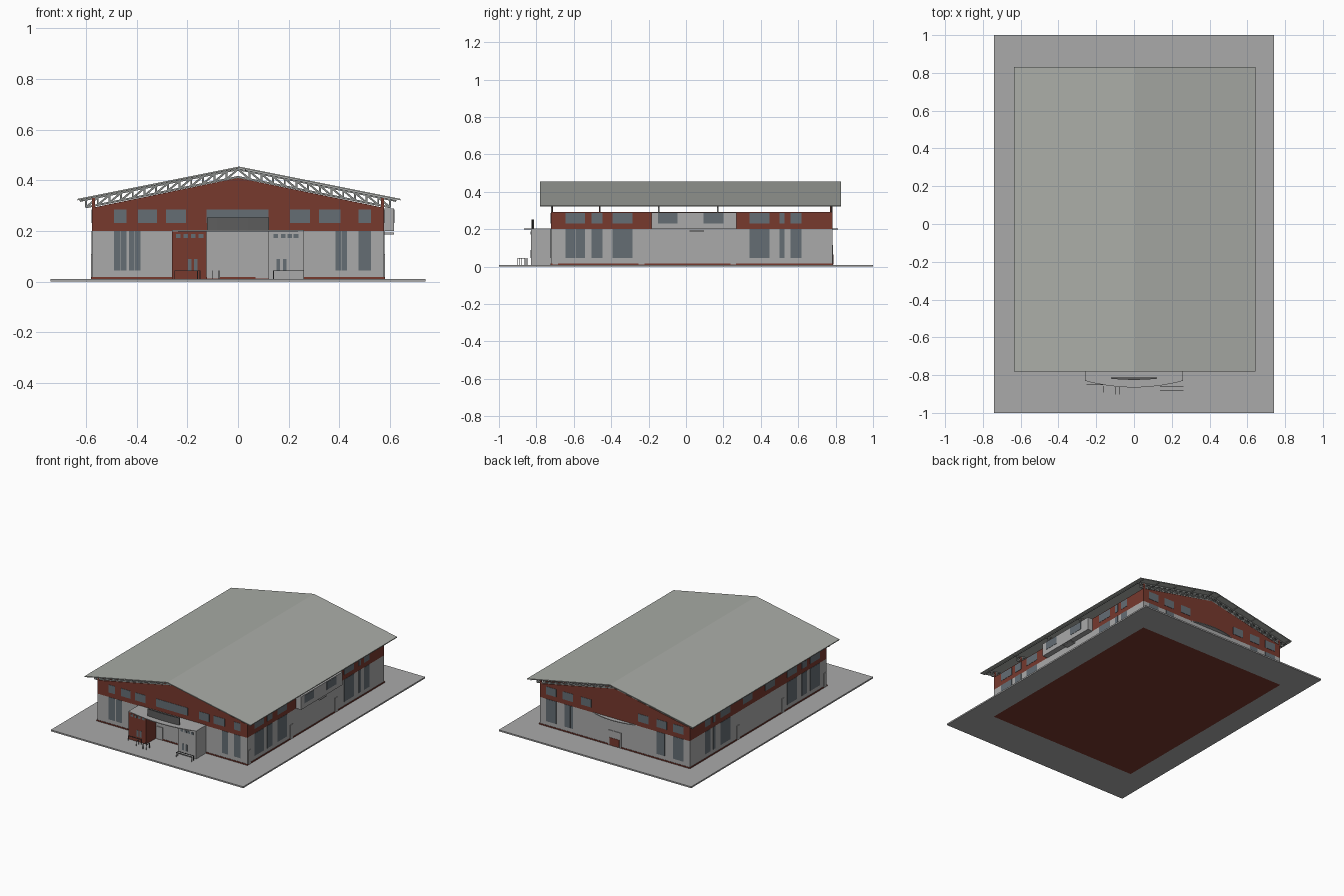
import bpy, bmesh, math
from mathutils import Vector, Matrix

if "Cube" in bpy.data.objects:
    bpy.data.objects.remove(bpy.data.objects["Cube"])


def material(name, rgb):
    m = bpy.data.materials.new(name)
    m.diffuse_color = (*rgb, 1)
    m.use_nodes = True
    m.node_tree.nodes["Principled BSDF"].inputs["Base Color"].default_value = m.diffuse_color
    return m


RED = material("brick_red", (0.185, 0.041, 0.027))
GLASS = material("window_blue_grey", (0.13, 0.155, 0.175))
DARK = material("dark_grey", (0.11, 0.11, 0.11))
STEEL = material("steel_grey", (0.24, 0.25, 0.24))
GREY = material("wall_grey", (0.40, 0.40, 0.40))
ROOF = material("roof_grey", (0.40, 0.415, 0.385))


def finish(name, bm, mat):
    bmesh.ops.recalc_face_normals(bm, faces=bm.faces)
    me = bpy.data.meshes.new(name)
    bm.to_mesh(me)
    bm.free()
    ob = bpy.data.objects.new(name, me)
    me.materials.append(mat)
    bpy.context.collection.objects.link(ob)
    return ob


def boxes(name, items, mat=GREY):
    """One object out of boxes (x0, x1, y0, y1, z0, z1)."""
    bm = bmesh.new()
    for x0, x1, y0, y1, z0, z1 in items:
        mtx = Matrix.Translation(((x0 + x1) / 2, (y0 + y1) / 2, (z0 + z1) / 2))
        mtx = mtx @ Matrix.Diagonal((x1 - x0, y1 - y0, z1 - z0, 1))
        bmesh.ops.create_cube(bm, size=1, matrix=mtx)
    return finish(name, bm, mat)


def prism(name, pts, offset, mat=GREY):
    """Extrude a flat outline of 3D points along offset."""
    bm = bmesh.new()
    f = bm.faces.new([bm.verts.new(p) for p in pts])
    ext = bmesh.ops.extrude_face_region(bm, geom=[f])["geom"]
    bmesh.ops.translate(bm, vec=offset, verts=[v for v in ext if isinstance(v, bmesh.types.BMVert)])
    return finish(name, bm, mat)


def bars(name, segs, w, mat=GREY):
    """Square bars of width w between point pairs."""
    bm = bmesh.new()
    for a, b in segs:
        a, b = Vector(a), Vector(b)
        d = b - a
        rot = d.to_track_quat('Z', 'Y').to_matrix().to_4x4()
        mtx = Matrix.Translation((a + b) / 2) @ rot @ Matrix.Diagonal((w, w, d.length, 1))
        bmesh.ops.create_cube(bm, size=1, matrix=mtx)
    return finish(name, bm, mat)


X, YF, YB, T = 0.577, -0.722, 0.782, 0.012      # hall half width, front, back, wall thickness
SLOPE, RIDGE = 0.2, 0.455


def ring(name, z0, z1, mat=GREY, grow=0.0):
    x, f, b = X + grow, YF - grow, YB + grow
    boxes(name, [(-x, -x + T, f, b, z0, z1), (x - T, x, f, b, z0, z1),
                 (-x, x, f, f + T, z0, z1), (-x, x, b - T, b, z0, z1)], mat)


# Ground, floor and walls
boxes("ground_slab", [(-0.74, -X, -1, 1, 0, 0.01), (X, 0.74, -1, 1, 0, 0.01),
                      (-X, X, -1, YF, 0, 0.01), (-X, X, YB, 1, 0, 0.01)])
boxes("hall_floor", [(-X, X, YF, YB, 0, 0.012)], RED)
ring("plinth", 0.01, 0.018, RED, 0.003)
ring("lower_wall", 0.018, 0.2)
ring("upper_wall", 0.2, 0.292, RED)
for nm, y in (("front_gable", YF), ("back_gable", YB - T)):
    prism(nm, [(-X, y, 0.292), (X, y, 0.292), (0, y, 0.41)], (0, T, 0), RED)

# Roof sheet
e, hx = 0.006, 0.638
ze = RIDGE - SLOPE * hx
prism("roof", [(-hx, -0.78, ze), (0, -0.78, RIDGE), (hx, -0.78, ze), (hx, -0.78, ze - e),
               (0, -0.78, RIDGE - e), (-hx, -0.78, ze - e)], (0, 1.61, 0), ROOF).location.x = 0.004

# Roof trusses on short posts
frames = [YF + 0.004, -0.46, -0.145, 0.17, YB - 0.004]
segs, posts, N = [], [], 13
END = 0.6


def chord(x, y, drop):
    return (x, y, RIDGE - drop - SLOPE * abs(x))


for y in frames:
    for s in (-1, 1):
        segs.append((chord(s * 0.625, y, 0.011), chord(0, y, 0.011)))
        segs.append((chord(s * END, y, 0.041), chord(0, y, 0.041)))
        for i in range(N):
            x0, x1 = s * END * i / N, s * END * (i + 1) / N
            segs.append((chord(x1, y, 0.041), chord(x1, y, 0.011)))
            segs.append((chord(x0, y, 0.011), chord(x1, y, 0.041)))
        px = s * (X - 0.007)
        posts.append((px - 0.006, px + 0.006, y - 0.004, y + 0.004, 0.285, 0.33))
bars("roof_trusses", segs, 0.0075, STEEL)
boxes("truss_posts", posts, RED)

# Purlins along the hall
bars("purlins", [(chord(s * x, -0.775, 0.009), chord(s * x, 0.825, 0.009))
                 for s in (-1, 1) for x in (0.03, 0.18, 0.33, 0.48, 0.615)], 0.005, STEEL)

# Windows: (start, end) spans along each wall
LOW, UP, G = (0.045, 0.2), (0.232, 0.286), 0.002
panes = []


def glaze(side, spans, z, split=1):
    for a, b in spans:
        w = (b - a) / split
        for i in range(split):
            p, q = a + i * w + 0.0004, a + (i + 1) * w - 0.0004
            if side == "front":
                panes.append((p, q, YF - G, YF + G, *z))
            elif side == "back":
                panes.append((p, q, YB - G, YB + G, *z))
            else:
                s = X if side == "right" else -X
                panes.append((s - G, s + G, p, q, *z))


glaze("front", [(-0.49, -0.44), (-0.43, -0.385), (0.385, 0.43), (0.475, 0.525)], LOW, 2)
glaze("front", [(-0.49, -0.44), (-0.395, -0.32), (-0.285, -0.205), (0.205, 0.285),
                (0.32, 0.405), (0.475, 0.525), (-0.125, 0), (0, 0.12)], UP)
back_low = [(0.45, 0.53), (0.32, 0.385)]
back_up = [(0.45, 0.53), (0.32, 0.40), (0.18, 0.26)]
glaze("back", [p for a, b in back_low for p in ((a, b), (-b, -a))], LOW, 3)
glaze("back", [p for a, b in back_up for p in ((a, b), (-b, -a))], UP)
side_spans = [(-0.645, -0.54), (-0.505, -0.445), (-0.393, -0.286),
              (0.34, 0.447), (0.5, 0.527), (0.559, 0.618)]
for side in ("left", "right"):
    glaze(side, side_spans, LOW, 2)
    glaze(side, side_spans, UP)
glaze("left", [(-0.15, -0.045), (0.094, 0.2)], UP)

# Projecting upper bay on the right side, with its windows
BX = 0.615
boxes("side_bay", [(X, BX, -0.185, 0.27, 0.2, 0.29)])
panes += [(BX - G, BX + G, a, b, *UP) for a, b in ((-0.15, -0.045), (0.094, 0.2))]
boxes("bay_canopy", [(X, BX, 0.02, 0.095, 0.187, 0.194)])

# Side doors
doors = [(s * X - 0.004, s * X + 0.004, y - 0.015, y + 0.015, 0.012, 0.11)
         for s in (-1, 1) for y in (-0.7, -0.238, 0.252)]
boxes("side_doors", doors)

# Entrance porch: red block, grey block, curved canopy, doors in the recess
PY = -0.83
boxes("entrance_red_block", [(-0.26, -0.125, PY, YF, 0.01, 0.2)], RED)
boxes("entrance_grey_block", [(0.12, 0.26, PY, YF, 0.01, 0.2)])
arc = [(0.26 * t / 8, -0.865 + 0.035 * (t / 8) ** 2, 0.199) for t in range(-8, 9)]
prism("entrance_canopy", arc + [(0.26, YF, 0.199), (-0.26, YF, 0.199)], (0, 0, 0.005))
boxes("entrance_doors", [(a, a + 0.05, YF - 0.005, YF, 0.012, 0.098) for a in (-0.122, 0.07)])
for xs in ((-0.245, -0.215, -0.185, -0.155), (0.14, 0.17, 0.195, 0.22)):
    panes += [(x, x + 0.018, PY - G, PY, 0.172, 0.188) for x in xs]
panes += [(x, x + 0.014, PY - G, PY, 0.045, 0.09) for x in (-0.197, -0.174, 0.152, 0.178)]
boxes("window_panes", panes, GLASS)

# Blank sign board above the canopy
sign = [(0.123 * t / 6, -0.825 + 0.006 * (t / 6) ** 2, 0.2) for t in range(-6, 7)]
prism("sign_board", sign + [(0.123, -0.813, 0.2), (-0.123, -0.813, 0.2)], (0, 0, 0.053), DARK)

# Queue rails in front of the entrance
rails = []
for a, b in (((-0.25, -0.85), (-0.15, -0.85)), ((0.14, -0.86), (0.26, -0.86)),
             ((0.14, -0.88), (0.26, -0.88)), ((-0.16, -0.86), (-0.16, -0.89)),
             ((-0.1, -0.865), (-0.1, -0.9)), ((-0.075, -0.865), (-0.075, -0.9))):
    rails.append(((*a, 0.043), (*b, 0.043)))
    rails += [((*p, 0.01), (*p, 0.045)) for p in (a, b)]
bars("queue_rails", rails, 0.003, DARK)

# Back door with a thin curved canopy
boxes("back_door", [(-0.05, 0.05, YB, YB + 0.004, 0.012, 0.115)])
boxes("back_door_panel", [(-0.038, 0.038, YB, YB + 0.006, 0.012, 0.065)], RED)
back_arc = [(0.17 * t / 6, YB + 0.03 * (1 - (t / 6) ** 2), 0.198) for t in range(-6, 7)]
prism("back_canopy", back_arc, (0, 0, 0.005))
